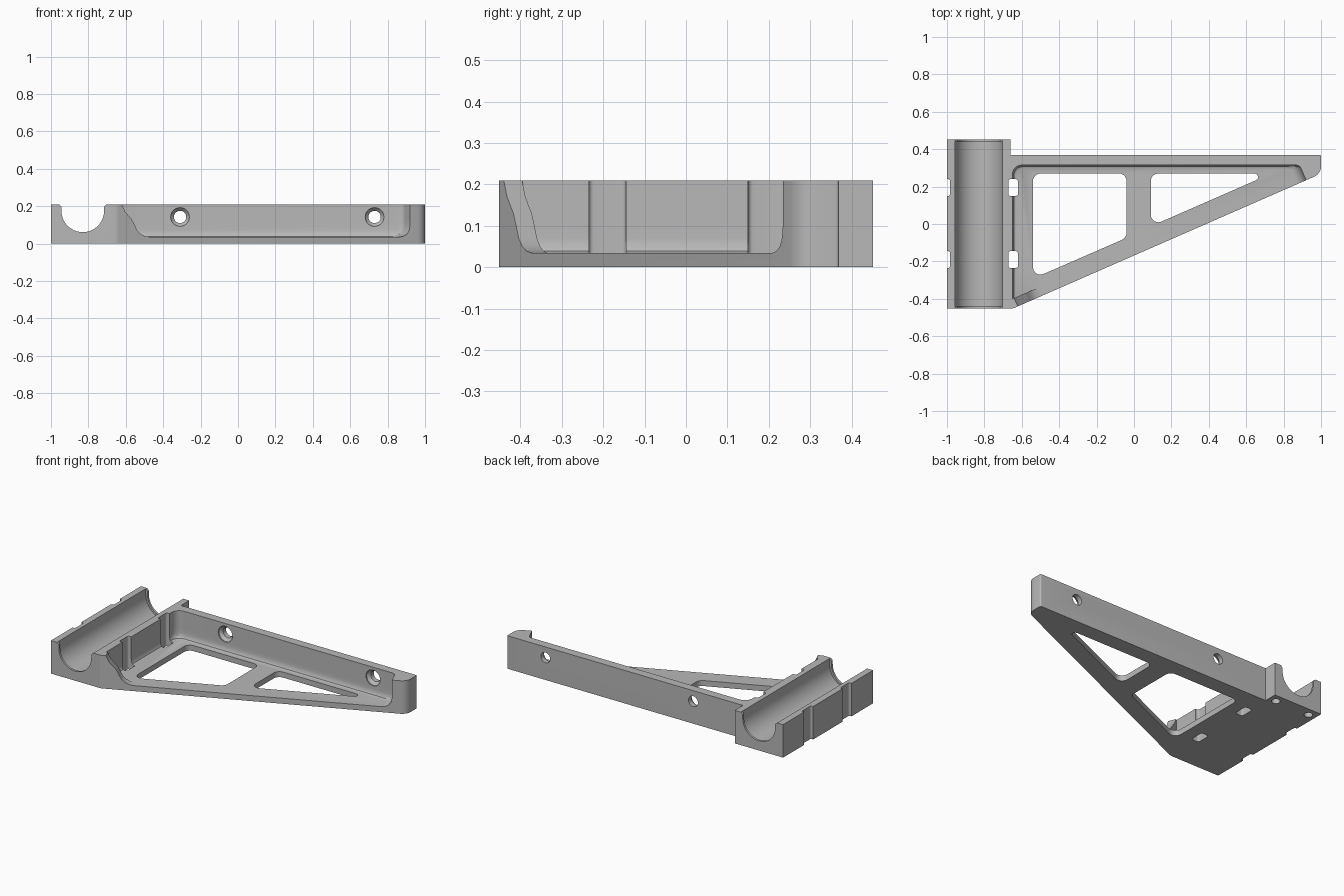
import bpy, bmesh
from math import cos, sin, pi
from mathutils import Vector

if "Cube" in bpy.data.objects:
    bpy.data.objects.remove(bpy.data.objects["Cube"], do_unlink=True)

HEIGHT = 0.21
FLOOR = 0.035
HALF_Y = 0.4525
CHANNEL_X = -0.83


def rounded(corners, steps=6):
    """Turn (x, y, radius) corners into a polygon with round corners."""
    out = []
    for i, (x, y, r) in enumerate(corners):
        p = Vector((x, y))
        if r == 0:
            out.append(p)
            continue
        a = (Vector(corners[i - 1][:2]) - p).normalized()
        b = (Vector(corners[(i + 1) % len(corners)][:2]) - p).normalized()
        half = a.angle(b) / 2
        mid = p + (a + b).normalized() * (r / sin(half))
        reach = r * cos(half) / sin(half)
        start, end = p + a * reach - mid, p + b * reach - mid
        sweep = start.angle(end)
        for k in range(steps + 1):
            t = k / steps
            out.append(mid + (start * sin((1 - t) * sweep) + end * sin(t * sweep)) / sin(sweep))
    return out


def loft(name, rings):
    """Closed solid through rings of equal point count."""
    bm = bmesh.new()
    loops = [[bm.verts.new(p) for p in ring] for ring in rings]
    n = len(loops[0])
    for low, high in zip(loops, loops[1:]):
        for i in range(n):
            j = (i + 1) % n
            bm.faces.new((low[i], low[j], high[j], high[i]))
    bm.faces.new(loops[0][::-1])
    bm.faces.new(loops[-1])
    bmesh.ops.recalc_face_normals(bm, faces=bm.faces)
    mesh = bpy.data.meshes.new(name)
    bm.to_mesh(mesh)
    bm.free()
    ob = bpy.data.objects.new(name, mesh)
    bpy.context.collection.objects.link(ob)
    return ob


def prism_z(name, outline, z0, z1):
    return loft(name, [[(p[0], p[1], z) for p in outline] for z in (z0, z1)])


def prism_y(name, profile, y0, y1):
    return loft(name, [[(p[0], y, p[1]) for p in profile] for y in (y0, y1)])


def box_outline(x0, x1, y0, y1, r):
    return rounded([(x0, y0, r), (x1, y0, r), (x1, y1, r), (x0, y1, r)])


def circle(x, y, r, n=32):
    return [(x + r * cos(2 * pi * k / n), y + r * sin(2 * pi * k / n)) for k in range(n)]


# Main body: clamp block and tapering arm in one outline
bracket = prism_z("bracket_body", rounded([
    (-1, -HALF_Y, 0), (-0.649, -HALF_Y, 0.06), (1, 0.269, 0.06), (1, 0.37, 0.008),
    (-0.66, 0.37, 0), (-0.66, HALF_Y, 0), (-1, HALF_Y, 0)]), 0, HEIGHT)
cutters = []

# Open pocket: floor fillet at the walls, curved ramps at both ends
along = Vector((0.916, 0.4))
outward = Vector((0.4, -0.916)) * 0.3


def pocket_ring(z, wall, left, right):
    x, y = -0.65 + wall, 0.315 - wall
    foot = Vector((x, -0.4))
    inner = foot + along * left
    far = Vector((0.885 - right, y))
    b, c = inner + outward, far + outward
    plan = rounded([(x, y, 0.05), (*foot, 0), (*inner, 0), (*b, 0), (*c, 0), (*far, 0.03)])
    return [(p.x, p.y, z) for p in plan]


cutters.append(loft("pocket_cutter", [pocket_ring(*s) for s in (
    (FLOOR, 0.016, 0.16, 0.06), (0.039, 0.008, 0.14, 0.04), (0.05, 0.002, 0.12, 0.02),
    (0.07, 0, 0.1, 0.006), (0.1, 0, 0.085, 0), (0.13, 0, 0.068, 0),
    (0.17, 0, 0.03, 0), (HEIGHT, 0, 0.01, 0), (0.25, 0, 0.01, 0))]))

# Floor windows
cutters.append(prism_z("large_window_cutter", rounded([
    (-0.54, 0.27, 0.04), (-0.54, -0.292, 0.04), (-0.04, -0.074, 0.04), (-0.04, 0.27, 0.04)]),
    -0.1, 0.1))
cutters.append(prism_z("small_window_cutter", rounded([
    (0.09, 0.27, 0.04), (0.09, -0.012, 0.04), (0.735, 0.27, 0.019)]), -0.1, 0.1))


# Round channel, slightly narrower at the end lips
def channel_profile(r, top_r):
    pts = [(CHANNEL_X + r * cos(a), 0.175 + r * sin(a))
           for a in (pi + pi * k / 32 for k in range(33))]
    return pts + [(CHANNEL_X + r, 0.197), (CHANNEL_X + top_r, HEIGHT), (CHANNEL_X + top_r, 0.25),
                  (CHANNEL_X - top_r, 0.25), (CHANNEL_X - top_r, HEIGHT), (CHANNEL_X - r, 0.197)]


cutters.append(prism_y("channel_end_cutter", channel_profile(0.114, 0.126), -0.5, 0.5))
cutters.append(prism_y("channel_cutter", channel_profile(0.127, 0.128), -0.439, 0.439))

# Strap slots beside the channel and notches on the outer wall
for y in (-0.19, 0.195):
    cutters.append(prism_z("slot_cutter",
                           box_outline(-0.672, -0.62, y - 0.045, y + 0.045, 0.012), -0.1, 0.3))
    cutters.append(prism_z("notch_cutter",
                           box_outline(-1.05, -0.983, y - 0.045, y + 0.045, 0.012), -0.1, 0.3))

# Countersunk screw holes through the back wall
for x in (-0.31, 0.73):
    cutters.append(loft("screw_hole_cutter", [
        [(px, y, pz) for px, pz in circle(x, 0.142, r)]
        for y, r in ((0.3, 0.05), (0.322, 0.05), (0.34, 0.033), (0.45, 0.033))]))

# Blind holes under the clamp block
for x in (-0.12, 0.12):
    cutters.append(prism_z("blind_hole_cutter", circle(CHANNEL_X + x, 0.4, 0.025), -0.05, 0.055))

# Cut everything and bake the result
for cutter in cutters:
    cutter.hide_render = True
    mod = bracket.modifiers.new(cutter.name, "BOOLEAN")
    mod.operation = "DIFFERENCE"
    mod.solver = "EXACT"
    mod.object = cutter
baked = bpy.data.meshes.new_from_object(
    bracket.evaluated_get(bpy.context.evaluated_depsgraph_get()))
bracket.modifiers.clear()
bracket.data = baked
for cutter in cutters:
    bpy.data.objects.remove(cutter, do_unlink=True)

# One grey for the whole part
grey = bpy.data.materials.new("mid_grey")
grey.use_nodes = True
colour = (0.48, 0.48, 0.48, 1)
grey.diffuse_color = colour
grey.node_tree.nodes["Principled BSDF"].inputs["Base Color"].default_value = colour
bracket.data.materials.clear()
bracket.data.materials.append(grey)

bpy.ops.object.select_all(action="DESELECT")
bracket.select_set(True)
bpy.context.view_layer.objects.active = bracket
bpy.ops.object.shade_smooth_by_angle(angle=0.5)
